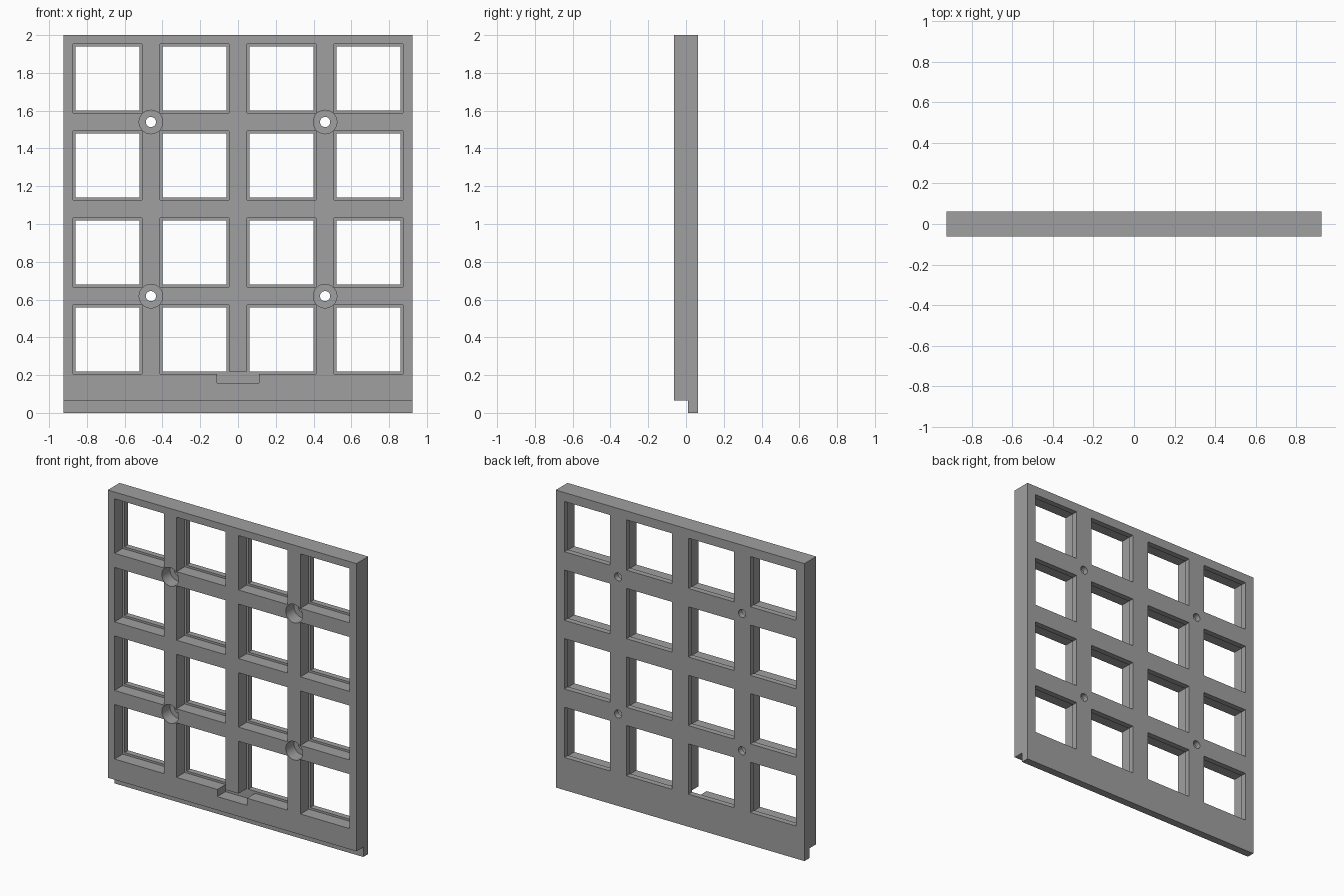
import bpy, bmesh
from math import pi
from mathutils import Matrix, Vector

cube = bpy.data.objects.get("Cube")
if cube:
    bpy.data.objects.remove(cube, do_unlink=True)

W, T = 0.925, 0.0625          # half width, half thickness
LIP = 0.024                   # y of the ledge inside each window
PITCH = 0.461
COLS = [(i - 1.5) * PITCH for i in range(4)]
ROWS = [0.388 + i * PITCH for i in range(4)]
SCREWS = [(x, z) for x in (-PITCH, PITCH) for z in (0.618, 1.54)]

mat = bpy.data.materials.new("plain grey")
mat.use_nodes = True
grey = (0.35, 0.35, 0.35, 1)
mat.diffuse_color = grey
mat.node_tree.nodes["Principled BSDF"].inputs["Base Color"].default_value = grey


def box(bm, x0, x1, y0, y1, z0, z1):
    centre = Vector((x0 + x1, y0 + y1, z0 + z1)) / 2
    size = Matrix.Diagonal((x1 - x0, y1 - y0, z1 - z0, 1))
    bmesh.ops.create_cube(bm, size=1, matrix=Matrix.Translation(centre) @ size)


def square(bm, x, z, half, y1):
    box(bm, x - half, x + half, -0.2, y1, z - half, z + half)


def drill(bm, x, z, r, y1):
    depth = y1 + 0.2
    m = Matrix.Translation((x, y1 - depth / 2, z)) @ Matrix.Rotation(pi / 2, 4, 'X')
    bmesh.ops.create_cone(bm, cap_ends=True, segments=32, radius1=r, radius2=r,
                          depth=depth, matrix=m)


def make(name, fill):
    bm = bmesh.new()
    fill(bm)
    mesh = bpy.data.meshes.new(name)
    bm.to_mesh(mesh)
    bm.free()
    mesh.materials.append(mat)
    ob = bpy.data.objects.new(name, mesh)
    bpy.context.collection.objects.link(ob)
    return ob


def grid(half, y1):
    def fill(bm):
        for x in COLS:
            for z in ROWS:
                square(bm, x, z, half, y1)
    return fill


def holes(r, y1):
    def fill(bm):
        for x, z in SCREWS:
            drill(bm, x, z, r, y1)
    return fill


# Main slab
panel = make("grid_panel", lambda bm: box(bm, -W, W, -T, T, 0, 2))

# Cutters: windows with a rear ledge, screw holes, centre recess, bottom rebate
cutters = [
    make("window_pocket_cutter", grid(0.183, LIP)),
    make("window_opening_cutter", grid(0.169, 0.2)),
    make("counterbore_cutter", holes(0.0625, LIP)),
    make("screw_hole_cutter", holes(0.027, 0.2)),
    make("recess_cutter", lambda bm: box(bm, -0.11, 0.11, -0.2, LIP, 0.157, 0.219)),
    make("rebate_cutter", lambda bm: box(bm, -1, 1, -0.2, 0.01, -0.1, 0.066)),
]
for c in cutters:
    mod = panel.modifiers.new(c.name, 'BOOLEAN')
    mod.operation = 'DIFFERENCE'
    mod.solver = 'EXACT'
    mod.object = c

# Bake the cuts, then drop the cutters
bpy.context.view_layer.update()
baked = bpy.data.meshes.new_from_object(
    panel.evaluated_get(bpy.context.evaluated_depsgraph_get()))
panel.modifiers.clear()
panel.data = baked
for c in cutters:
    bpy.data.objects.remove(c, do_unlink=True)

# Smooth the round bores, keep every other edge crisp
bpy.ops.object.select_all(action='DESELECT')
panel.select_set(True)
bpy.context.view_layer.objects.active = panel
bpy.ops.object.shade_smooth_by_angle(angle=pi / 6)
